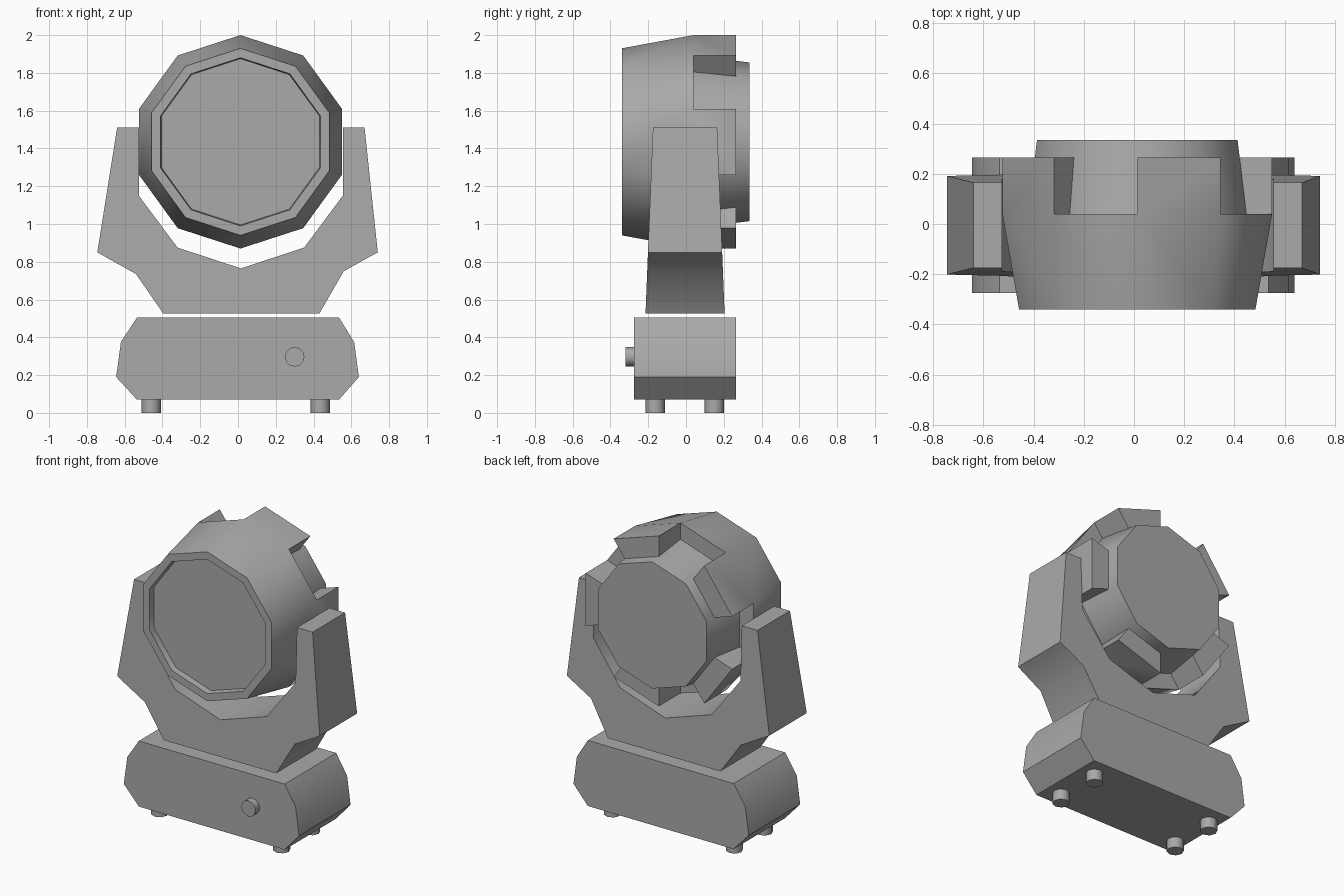
import bpy
import bmesh
from math import cos, sin, radians, pi

default_cube = bpy.data.objects.get("Cube")
if default_cube:
    bpy.data.objects.remove(default_cube, do_unlink=True)

# Single body colour
grey = bpy.data.materials.new("housing_grey")
grey.use_nodes = True
colour = (0.4, 0.4, 0.4, 1)
grey.diffuse_color = colour
grey.node_tree.nodes["Principled BSDF"].inputs["Base Color"].default_value = colour


def loft(bm, rings):
    """Skin a list of equal-length point rings and cap both ends."""
    loops = [[bm.verts.new(point) for point in ring] for ring in rings]
    bands = []
    for first, second in zip(loops, loops[1:]):
        band = []
        for i in range(len(first)):
            j = (i + 1) % len(first)
            band.append(bm.faces.new((first[i], first[j], second[j], second[i])))
        bands.append(band)
    bm.faces.new(loops[0])
    bm.faces.new(loops[-1])
    return bands


def finish(bm, name, angle=40):
    """Turn the bmesh into a named, shaded object."""
    bmesh.ops.recalc_face_normals(bm, faces=bm.faces[:])
    mesh = bpy.data.meshes.new(name)
    bm.to_mesh(mesh)
    bm.free()
    mesh.materials.append(grey)
    obj = bpy.data.objects.new(name, mesh)
    bpy.context.collection.objects.link(obj)
    bpy.ops.object.select_all(action="DESELECT")
    obj.select_set(True)
    bpy.context.view_layer.objects.active = obj
    bpy.ops.object.shade_smooth_by_angle(angle=radians(angle))
    return obj


def prism(name, outline, front, back):
    """Extrude an x-z outline; front and back give y as a function of z."""
    bm = bmesh.new()
    loft(bm, [[(x, depth(z), z) for x, z in outline] for depth in (front, back)])
    return finish(bm, name)


def circle(x, z, radius, sides):
    steps = [pi / 2 + 2 * pi * i / sides for i in range(sides)]
    return [(x + radius * cos(a), z + radius * sin(a)) for a in steps]


# Base housing
base = [(-0.535, 0.505), (0.535, 0.505), (0.615, 0.375), (0.64, 0.19),
        (0.535, 0.07), (-0.535, 0.07), (-0.645, 0.19), (-0.62, 0.375)]
prism("base_housing", base, lambda z: -0.275, lambda z: 0.265)

# Round knob on the base front
prism("front_knob", circle(0.3, 0.297, 0.052, 12), lambda z: -0.32, lambda z: -0.27)

# Four feet
for side, foot_x in (("right", -0.46), ("left", 0.435)):
    for end, foot_y in (("front", -0.163), ("back", 0.15)):
        bm = bmesh.new()
        outline = circle(foot_x, foot_y, 0.052, 8)
        loft(bm, [[(x, y, z) for x, y in outline] for z in (0, 0.075)])
        finish(bm, f"{end}_{side}_foot", 50)

# Yoke: two arms and a cross piece, thinner towards the top
yoke = [(-0.64, 1.51), (-0.745, 0.85), (-0.54, 0.735), (-0.395, 0.525),
        (0.43, 0.525), (0.56, 0.75), (0.74, 0.85), (0.67, 1.51),
        (0.555, 1.51), (0.555, 1.15), (0.35, 0.875), (0.015, 0.765),
        (-0.32, 0.875), (-0.525, 1.15), (-0.525, 1.51)]


def half_depth(z):
    return 0.17 + 0.04 * (1.51 - z)


prism("yoke", yoke, lambda z: -0.005 - half_depth(z), lambda z: half_depth(z) - 0.005)

# Lamp head: recessed lens, rim, flared shell, step and rear core
HEAD_X, HEAD_Z, SIDES = 0.013, 1.435, 10
profile = [(0.44, -0.3), (0.445, -0.34), (0.495, -0.34),
           (0.565, 0.04), (0.457, 0.04), (0.42, 0.335)]
bm = bmesh.new()
bands = loft(bm, [[(x, y, z) for x, z in circle(HEAD_X, HEAD_Z, r, SIDES)]
                  for r, y in profile])

# Rear blocks on every other side of the step
blocks = bmesh.ops.extrude_discrete_faces(bm, faces=bands[3][1::2])["faces"]
for face in blocks:
    for vert in face.verts:
        vert.co.y = 0.265
        dx, dz = vert.co.x - HEAD_X, vert.co.z - HEAD_Z
        if (dx * dx + dz * dz) ** 0.5 < 0.5:
            vert.co.x = HEAD_X + dx * 0.9
            vert.co.z = HEAD_Z + dz * 0.9
finish(bm, "lamp_head")
